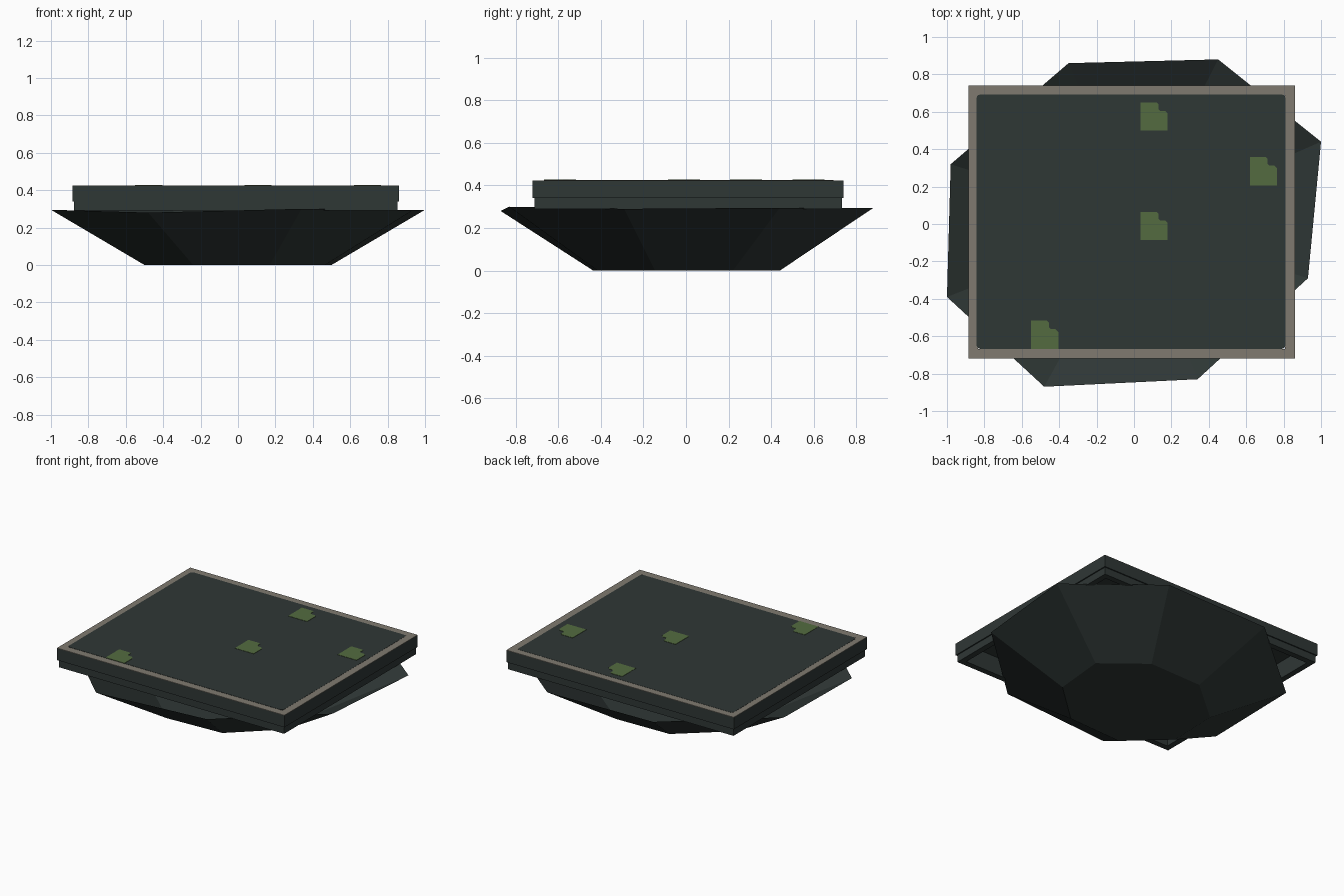
import bpy
import bmesh
import math

cube = bpy.data.objects.get("Cube")
if cube:
    bpy.data.objects.remove(cube, do_unlink=True)


def material(name, rgb):
    m = bpy.data.materials.new(name)
    m.use_nodes = True
    m.diffuse_color = (*rgb, 1)
    bsdf = m.node_tree.nodes["Principled BSDF"]
    bsdf.inputs["Base Color"].default_value = (*rgb, 1)
    bsdf.inputs["Roughness"].default_value = 0.9
    return m


slate = material("dark slate", (0.028, 0.038, 0.036))
stone = material("warm grey stone", (0.215, 0.195, 0.163))
moss = material("moss green", (0.088, 0.148, 0.051))


def finish(name, bm, mat, fix_normals=True):
    if fix_normals:
        bmesh.ops.recalc_face_normals(bm, faces=bm.faces)
    mesh = bpy.data.meshes.new(name)
    bm.to_mesh(mesh)
    bm.free()
    mesh.materials.append(mat)
    obj = bpy.data.objects.new(name, mesh)
    bpy.context.collection.objects.link(obj)
    return obj


def rectangle(x0, x1, y0, y1):
    return [(x0, y0), (x1, y0), (x1, y1), (x0, y1)]


def rounded(x0, x1, y0, y1, r, steps=3):
    centres = [(x1 - r, y1 - r), (x0 + r, y1 - r), (x0 + r, y0 + r), (x1 - r, y0 + r)]
    pts = []
    for i, (cx, cy) in enumerate(centres):
        for s in range(steps + 1):
            a = math.pi / 2 * (i + s / steps)
            pts.append((cx + r * math.cos(a), cy + r * math.sin(a)))
    return pts


def plate(name, outline, z0, z1, mat):
    """Thin solid with the given outline."""
    bm = bmesh.new()
    low = bm.faces.new([bm.verts.new((x, y, z0)) for x, y in outline])
    top = bmesh.ops.extrude_face_region(bm, geom=[low])
    for v in top["geom"]:
        if isinstance(v, bmesh.types.BMVert):
            v.co.z = z1
    return finish(name, bm, mat)


def frame(name, box, width, z0, z1, mat):
    """Open rectangular ring with solid walls."""
    x0, x1, y0, y1 = box
    outer = rectangle(*box)
    inner = rectangle(x0 + width, x1 - width, y0 + width, y1 - width)
    bm = bmesh.new()
    loops = [[bm.verts.new((x, y, z)) for x, y in pts]
             for pts, z in ((outer, z0), (outer, z1), (inner, z1), (inner, z0))]
    for k in range(4):
        a, b = loops[k], loops[(k + 1) % 4]
        for i in range(4):
            j = (i + 1) % 4
            bm.faces.new((a[i], a[j], b[j], b[i]))
    return finish(name, bm, mat)


# Rock bowl: uneven eight-sided rim tapering to a half-size flat base
rim = [(-0.48, -0.87, 0.28), (0.34, -0.83, 0.3), (0.93, -0.29, 0.29),
       (1.0, 0.44, 0.295), (0.45, 0.88, 0.295), (-0.35, 0.86, 0.295),
       (-0.98, 0.32, 0.29), (-1.0, -0.39, 0.295)]
bm = bmesh.new()
upper = [bm.verts.new(p) for p in rim]
lower = [bm.verts.new((x / 2, y / 2, 0)) for x, y, z in rim]
for i in range(len(rim)):
    j = (i + 1) % len(rim)
    bm.faces.new((lower[i], lower[j], upper[j], upper[i]))
bm.faces.new(lower[::-1])
finish("rock_bowl", bm, slate, fix_normals=False)

# Stepped platform walls, open underneath
slab = (-0.885, 0.86, -0.72, 0.74)
step = 0.008
inset = (slab[0] + step, slab[1] - step, slab[2] + step, slab[3] - step)
frame("lower_wall", inset, 0.04, 0.29, 0.34, slate)
frame("upper_wall", slab, 0.048, 0.34, 0.421, slate)

# Stone edging on top, with the floor panel flush inside it
frame("stone_border", slab, 0.052, 0.421, 0.424, stone)
plate("floor_panel", rounded(-0.842, 0.81, -0.667, 0.692, 0.02), 0.41, 0.425, slate)

# Moss patches with a notched corner
notched = [(0, 0), (0.145, 0), (0.145, 0.09), (0.13, 0.105), (0.105, 0.105),
           (0.095, 0.115), (0.095, 0.14), (0.085, 0.15), (0, 0.15)]
spots = [(0.035, -0.085), (0.035, 0.5), (0.62, 0.207), (-0.55, -0.667)]
for n, (px, py) in enumerate(spots, 1):
    plate(f"moss_patch_{n}", [(px + x, py + y) for x, y in notched], 0.424, 0.427, moss)
